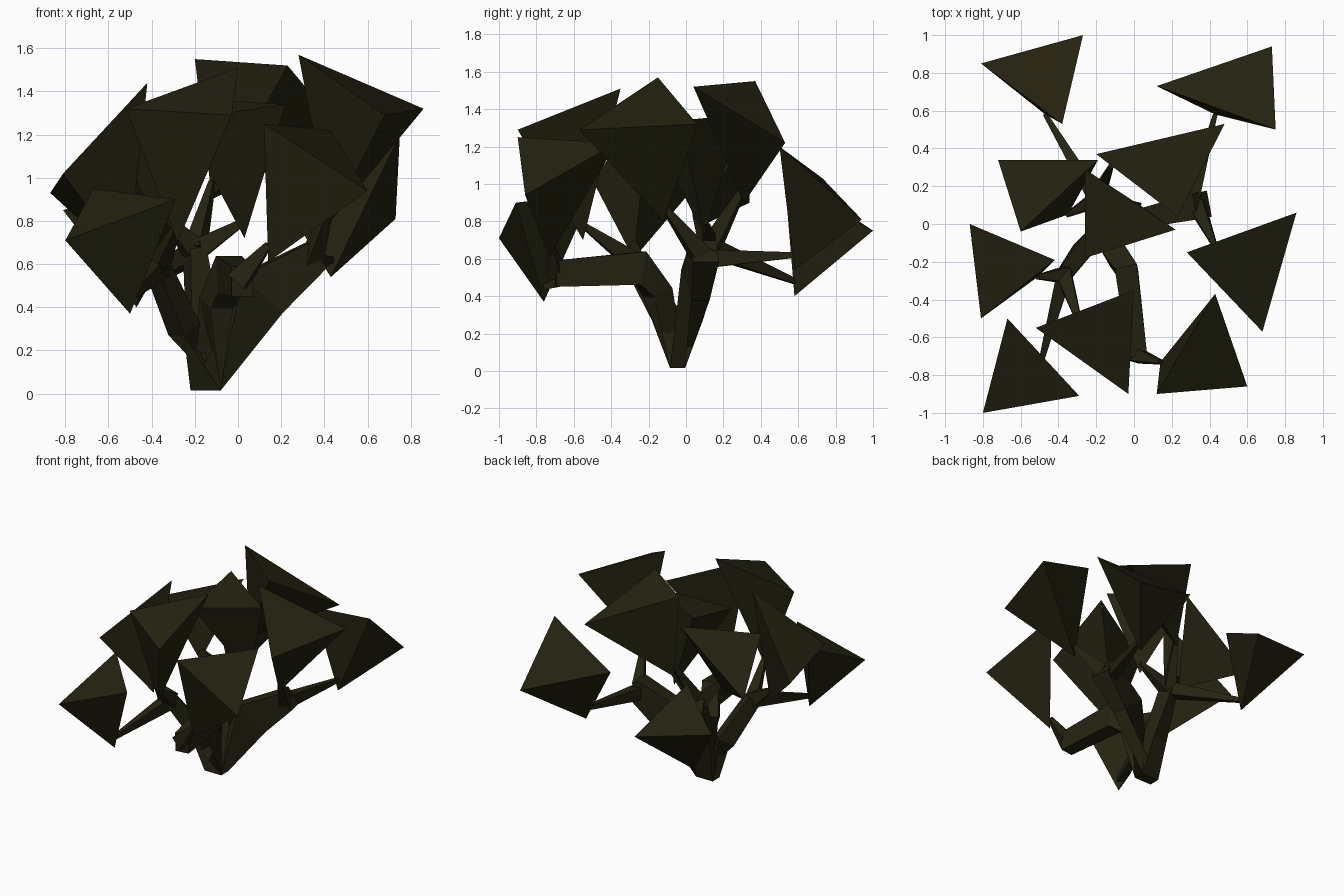
import bpy
import bmesh
from mathutils import Vector

cube = bpy.data.objects.get("Cube")
if cube:
    bpy.data.objects.remove(cube)

# One dark olive colour for the whole shrub
olive = bpy.data.materials.new("dark_olive")
olive.use_nodes = True
olive.diffuse_color = (0.018, 0.016, 0.005, 1)
bsdf = olive.node_tree.nodes["Principled BSDF"]
bsdf.inputs["Base Color"].default_value = olive.diffuse_color
bsdf.inputs["Roughness"].default_value = 0.9


def finish(bm, name):
    bmesh.ops.recalc_face_normals(bm, faces=bm.faces)
    mesh = bpy.data.meshes.new(name)
    bm.to_mesh(mesh)
    bm.free()
    mesh.materials.append(olive)
    obj = bpy.data.objects.new(name, mesh)
    bpy.context.collection.objects.link(obj)


def leaf(name, a, b, c, tip):
    """Four-sided leaf clump: a triangular top narrowing to a low tip."""
    bm = bmesh.new()
    top = [bm.verts.new(p) for p in (a, b, c)]
    low = bm.verts.new(tip)
    bm.faces.new(top)
    for i in range(3):
        bm.faces.new((top[i], low, top[(i + 1) % 3]))
    finish(bm, name)


def branch(name, points, sizes):
    """Four-sided limb swept along points; sizes are half width and half height."""
    bm = bmesh.new()
    pts = [Vector(p) for p in points]
    rings = []
    for i, p in enumerate(pts):
        along = (pts[min(i + 1, len(pts) - 1)] - pts[max(i - 1, 0)]).normalized()
        side = along.cross(Vector((0, 0, 1))).normalized()
        up = side.cross(along)
        w, h = sizes[i]
        if i == 0 and p.z < 0.1:
            side, up = Vector((1, 0, 0)), Vector((0, 1, 0))
            if along.y > 0:
                up = -up
        corners = ((-w, -h), (w, -h), (w, h), (-w, h))
        rings.append([bm.verts.new(p + side * s + up * t) for s, t in corners])
    for r, q in zip(rings, rings[1:]):
        for j in range(4):
            k = (j + 1) % 4
            bm.faces.new((r[j], r[k], q[k], q[j]))
    bm.faces.new(rings[0])
    bm.faces.new(rings[-1])
    finish(bm, name)


# Leaf clumps
tips = {
    "back_right": (-0.47, 0.58, 0.40),
    "back_left": (0.43, 0.58, 0.54),
    "crown": (-0.12, 0.31, 0.90),
    "left": (0.43, -0.12, 0.80),
    "centre": (0.03, 0.10, 0.72),
    "front": (-0.28, -0.55, 0.70),
    "right": (-0.51, -0.28, 0.60),
    "inner_right": (-0.35, 0.05, 0.76),
    "front_right": (-0.50, -0.76, 0.37),
    "front_left": (0.14, -0.73, 0.61),
}
tops = {
    "back_right": ((-0.81, 0.85, 0.85), (-0.27, 1.0, 0.75), (-0.38, 0.53, 1.0)),
    "back_left": ((0.75, 0.5, 1.2), (0.73, 0.94, 0.81), (0.12, 0.73, 1.03)),
    "crown": ((-0.2, 0.37, 1.55), (0.23, 0.04, 1.52), (0.48, 0.53, 1.22)),
    "left": ((0.28, -0.15, 1.57), (0.86, 0.06, 1.32), (0.68, -0.57, 1.29)),
    "centre": ((-0.26, 0.29, 1.37), (0.22, -0.03, 1.34), (-0.26, -0.18, 1.27)),
    "front": ((-0.52, -0.55, 1.32), (0, -0.35, 1.51), (-0.03, -0.9, 1.29)),
    "right": ((-0.87, 0, 0.93), (-0.42, -0.19, 1.44), (-0.81, -0.5, 1.02)),
    "inner_right": ((-0.72, 0.34, 0.9), (-0.19, 0.34, 1.31), (-0.6, -0.04, 1.22)),
    "front_right": ((-0.8, -1, 0.71), (-0.67, -0.5, 0.95), (-0.29, -0.91, 0.9)),
    "front_left": ((0.12, -0.9, 1.25), (0.43, -0.37, 1.22), (0.6, -0.86, 0.94)),
}
for key, top in tops.items():
    leaf(key + "_leaf", *top, tips[key])

# Main limbs fanning out of one foot
foot = (-0.15, -0.045, 0.015)
right_fork = (-0.37, -0.27, 0.58)
back_fork = (-0.2, 0.13, 0.66)
left_fork = (0.1, 0.05, 0.46)
branch("right_limb", [foot, (-0.25, -0.11, 0.30), right_fork],
       [(0.07, 0.04), (0.05, 0.06), (0.04, 0.05)])
branch("back_limb", [foot, (-0.16, 0.03, 0.30), back_fork],
       [(0.07, 0.04), (0.07, 0.05), (0.04, 0.05)])
branch("left_limb", [foot, left_fork, (0.36, 0.1, 0.64)],
       [(0.07, 0.04), (0.05, 0.13), (0.07, 0.07)])
branch("front_limb", [foot, (-0.1, -0.15, 0.42), (-0.04, -0.24, 0.55), (0.02, -0.70, 0.52)],
       [(0.07, 0.04), (0.06, 0.06), (0.06, 0.09), (0.05, 0.07)])

# Twigs carrying the leaf clumps
twigs = [
    ("right", right_fork), ("front", right_fork), ("front_right", right_fork),
    ("inner_right", back_fork), ("back_right", back_fork), ("crown", back_fork),
    ("centre", back_fork), ("left", (0.34, 0.08, 0.62)),
    ("back_left", (0.3, 0.1, 0.6)), ("front_left", (0.0, -0.69, 0.52)),
]
for key, start in twigs:
    end = Vector(tips[key]) + Vector((0, 0, 0.08))
    branch(key + "_twig", [start, end], [(0.04, 0.05), (0.012, 0.015)])
